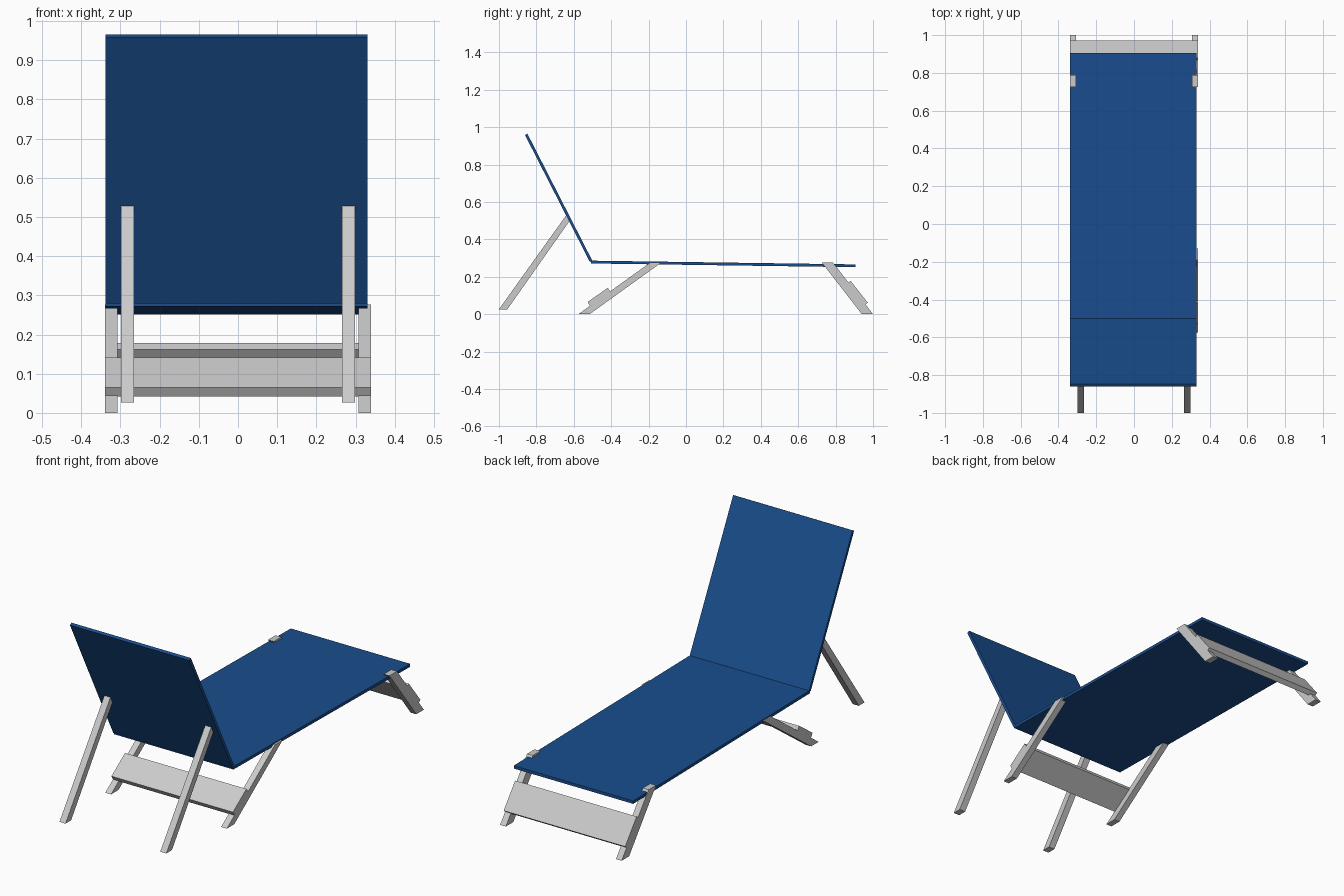
import bpy
import bmesh

if "Cube" in bpy.data.objects:
    bpy.data.objects.remove(bpy.data.objects["Cube"])

blue = bpy.data.materials.new("blue_fabric")
blue.diffuse_color = (0.01, 0.075, 0.27, 1)
blue.use_nodes = True
blue.node_tree.nodes["Principled BSDF"].inputs["Base Color"].default_value = blue.diffuse_color


def extrude_profile(name, profile, x0, x1, material=None):
    """Extrude a side profile of (y, z) points from x0 to x1."""
    bm = bmesh.new()
    face = bm.faces.new([bm.verts.new((x0, y, z)) for y, z in profile])
    geom = bmesh.ops.extrude_face_region(bm, geom=[face])["geom"]
    moved = [v for v in geom if isinstance(v, bmesh.types.BMVert)]
    bmesh.ops.translate(bm, verts=moved, vec=(x1 - x0, 0, 0))
    bmesh.ops.recalc_face_normals(bm, faces=bm.faces)
    mesh = bpy.data.meshes.new(name)
    bm.to_mesh(mesh)
    bm.free()
    obj = bpy.data.objects.new(name, mesh)
    bpy.context.collection.objects.link(obj)
    if material:
        mesh.materials.append(material)
    return obj


def leg_pair(name, profile, inner, outer):
    """Matching left and right legs."""
    extrude_profile(name + "_right", profile, inner, outer)
    extrude_profile(name + "_left", profile, -outer, -inner)


# Fabric panels
extrude_profile("seat", [(-0.508, 0.286), (-0.508, 0.271), (0.905, 0.251), (0.905, 0.266)],
                -0.338, 0.33, blue)
extrude_profile("backrest", [(-0.514, 0.279), (-0.501, 0.286), (-0.848, 0.965), (-0.861, 0.958)],
                -0.338, 0.33, blue)

# Props holding up the backrest
leg_pair("backrest_prop", [(-1.0, 0.026), (-0.955, 0.026), (-0.617, 0.506), (-0.634, 0.538)],
         0.265, 0.299)

# Legs under the seat and at the foot end
leg_pair("middle_leg", [(-0.575, 0), (-0.515, 0), (-0.13, 0.277), (-0.19, 0.277)], 0.308, 0.34)
leg_pair("foot_leg", [(0.725, 0.277), (0.785, 0.277), (1.0, 0), (0.94, 0)], 0.308, 0.34)

# Cross boards joining each pair of legs
extrude_profile("middle_board", [(-0.512, 0.042), (-0.526, 0.065), (-0.418, 0.141), (-0.404, 0.118)],
                -0.34, 0.34)
extrude_profile("foot_board", [(0.859, 0.162), (0.880, 0.178), (0.972, 0.061), (0.951, 0.045)],
                -0.34, 0.34)
